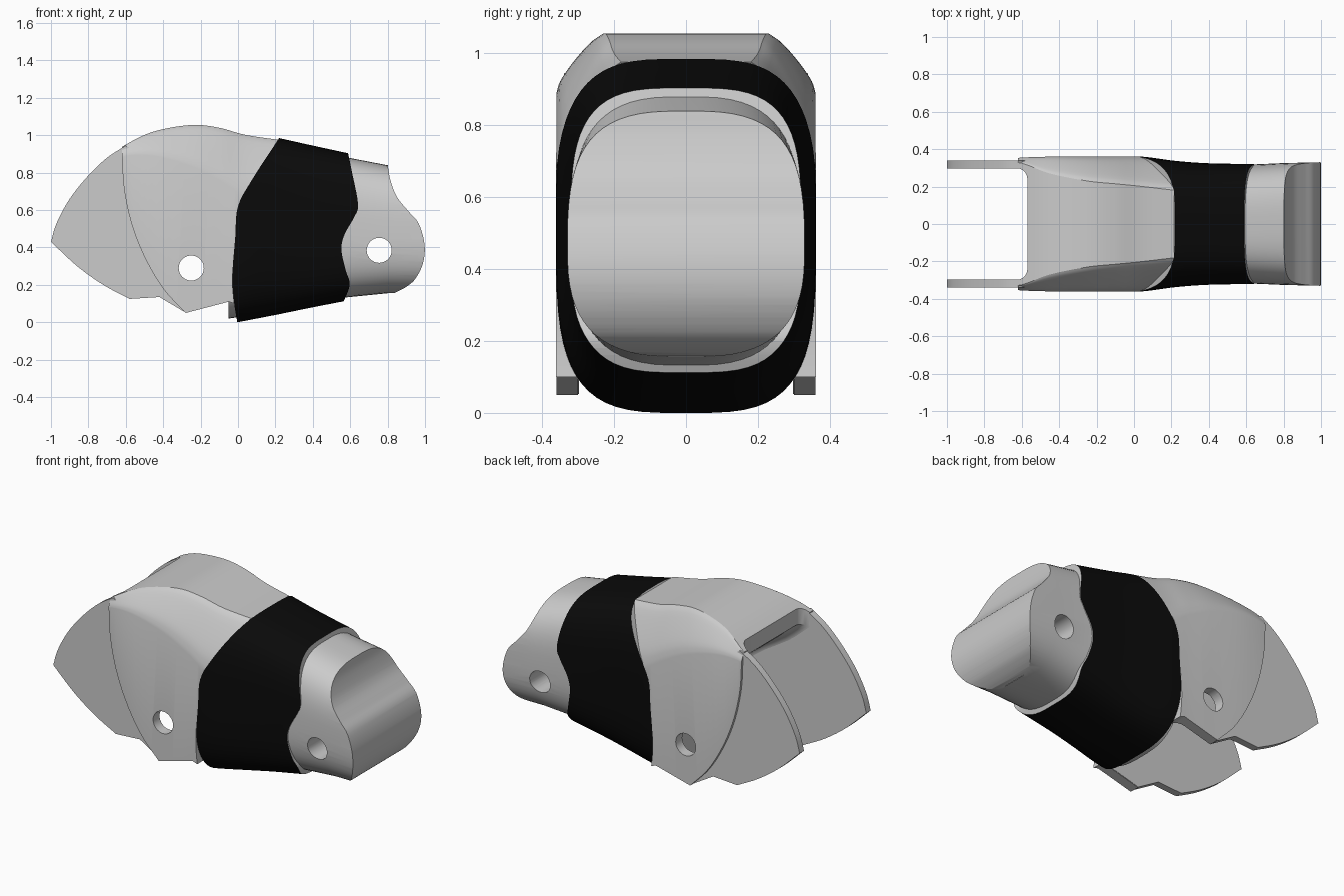
import bpy, bmesh, math
from mathutils import Vector

cube = bpy.data.objects.get("Cube")
if cube:
    bpy.data.objects.remove(cube, do_unlink=True)


def material(name, value, rough):
    m = bpy.data.materials.new(name)
    m.use_nodes = True
    color = (value, value, value, 1)
    m.diffuse_color = color
    bsdf = m.node_tree.nodes["Principled BSDF"]
    bsdf.inputs["Base Color"].default_value = color
    bsdf.inputs["Roughness"].default_value = rough
    return m


GREY = material("light grey", 0.6, 0.5)
BLACK = material("black", 0.003, 0.8)


def spline(points, steps=5):
    """Smooth open curve through points of any dimension."""
    p = [Vector(q) for q in points]
    p = [2 * p[0] - p[1]] + p + [2 * p[-1] - p[-2]]
    out = []
    for a, b, c, d in zip(p, p[1:], p[2:], p[3:]):
        for i in range(steps):
            t = i / steps
            out.append(0.5 * (2 * b + (c - a) * t + (2 * a - 5 * b + 4 * c - d) * t ** 2
                              + (3 * b - a - 3 * c + d) * t ** 3))
    return [tuple(v) for v in out] + [tuple(points[-1])]


def finish(name, bm, mat):
    bmesh.ops.recalc_face_normals(bm, faces=bm.faces)
    mesh = bpy.data.meshes.new(name)
    bm.to_mesh(mesh)
    bm.free()
    mesh.materials.append(mat)
    ob = bpy.data.objects.new(name, mesh)
    bpy.context.collection.objects.link(ob)
    return ob


def loft(name, rings, mat=GREY):
    bm = bmesh.new()
    rows = [[bm.verts.new(co) for co in ring] for ring in rings]
    n = len(rows[0])
    for a, b in zip(rows, rows[1:]):
        for i in range(n):
            j = (i + 1) % n
            bm.faces.new((a[i], a[j], b[j], b[i]))
    bm.faces.new(rows[0])
    bm.faces.new(rows[-1])
    return finish(name, bm, mat)


def extrude(name, outline, y0, y1, rounding=0):
    """Side outline (x, z) extruded along y."""
    ob = loft(name, [[(x, y, z) for x, z in outline] for y in (y0, y1)])
    if rounding:
        bm = bmesh.new()
        bm.from_mesh(ob.data)
        rim = [e for e in bm.edges if abs(e.verts[0].co.y - e.verts[1].co.y) < 1e-5]
        bmesh.ops.bevel(bm, geom=rim, offset=rounding, segments=5, profile=0.5, affect='EDGES')
        bm.to_mesh(ob.data)
        bm.free()
    return ob


def boolean(ob, cutter, operation):
    mod = ob.modifiers.new("cut", 'BOOLEAN')
    mod.object = cutter
    mod.operation = operation
    mod.solver = 'EXACT'
    bpy.context.view_layer.objects.active = ob
    bpy.ops.object.modifier_apply(modifier=mod.name)
    bpy.data.objects.remove(cutter, do_unlink=True)


def pin_hole(ob, x, z, radius=0.067):
    circle = [(x + radius * math.cos(a), z + radius * math.sin(a))
              for a in (math.tau * i / 32 for i in range(32))]
    boolean(ob, extrude("pin_cutter", circle, -0.6, 0.6), 'DIFFERENCE')


def oval_ring(x, half, low, high, power):
    """Rounded-box cross-section at x."""
    ring = []
    for i in range(64):
        a = math.tau * (i + 0.5) / 64
        c, s = math.cos(a), math.sin(a)
        ring.append((x, half * math.copysign(abs(c) ** (2 / power), c),
                     (low + high) / 2 + (high - low) / 2 * math.copysign(abs(s) ** (2 / power), s)))
    return ring


def hood_ring(x, half, top, flat, drop):
    """Straight-sided cross-section with softly chamfered shoulders."""
    span = half - flat
    shoulder = spline([(half, top - drop), (half - 0.12 * span, top - 0.75 * drop),
                       (half - 0.42 * span, top - 0.43 * drop),
                       (half - 0.8 * span, top - 0.1 * drop), (flat, top)], 3)
    side = [(half, -0.2)] + shoulder
    return [(x, y, z) for y, z in side] + [(x, -y, z) for y, z in reversed(side)]


# Shared edge where the hood meets the band, bottom to top
seam = spline([(0.0, -0.02), (-0.02, 0.1), (-0.03, 0.25), (-0.015, 0.45), (0.0, 0.62),
               (0.08, 0.77), (0.22, 0.985)])

# Hood: lofted shell, trimmed to its side outline
hood = loft("fork_hood", [hood_ring(*s) for s in spline([
    (-0.7, 0.345, 0.88, 0.33, 0.03), (-0.6, 0.355, 0.95, 0.325, 0.06),
    (-0.45, 0.36, 1.02, 0.27, 0.13), (-0.25, 0.36, 1.055, 0.23, 0.22),
    (-0.1, 0.36, 1.04, 0.215, 0.28), (0.05, 0.36, 1.0, 0.2, 0.32),
    (0.3, 0.34, 0.965, 0.17, 0.3)])])
front_curve = spline([(-0.28, 0.05), (-0.4, 0.18), (-0.5, 0.35), (-0.57, 0.53),
                      (-0.61, 0.72), (-0.62, 0.9)])
hood_outline = front_curve + [(-0.62, 1.3), (0.22, 1.3)] + seam[:4:-1] + [(-0.05, 0.11)]
boolean(hood, extrude("hood_trim", hood_outline, -0.5, 0.5), 'INTERSECT')

# Knuckle slot and hinge hole
slot = [(-1.3, 1.3), (-0.57, 1.3)] + spline([(-0.57, 0.87), (-0.45, 0.77), (-0.22, 0.62),
        (-0.08, 0.45), (-0.04, 0.28)], 3) + [(-0.04, -0.3), (-1.3, -0.3)]
boolean(hood, extrude("slot_cutter", slot, -0.3, 0.3, 0.06), 'DIFFERENCE')
pin_hole(hood, -0.25, 0.29)

# Fork plates, one each side
plate_outline = (spline([(-1.0, 0.43), (-0.97, 0.53), (-0.9, 0.66), (-0.8, 0.785),
                         (-0.7, 0.88), (-0.6, 0.945)])
                 + [(-0.5, 0.88), (-0.3, 0.7), (-0.1, 0.4), (-0.06, 0.11),
                    (-0.28, 0.052), (-0.42, 0.135)]
                 + spline([(-0.58, 0.125), (-0.72, 0.2), (-0.86, 0.3), (-1.0, 0.43)])[:-1])
plates = []
for name, side in (("left_fork_plate", 1), ("right_fork_plate", -1)):
    plate = extrude(name, plate_outline, side * 0.298, side * 0.34)
    pin_hole(plate, -0.25, 0.29)
    plates.append(plate)

# Core running through the band and ending in the hinge tongue
core = loft("tongue_core", [oval_ring(*s, 3) for s in (
    (-0.05, 0.335, 0.02, 0.9), (0.1, 0.335, 0.04, 0.95), (0.55, 0.315, 0.13, 0.888),
    (0.8, 0.326, 0.155, 0.84), (1.1, 0.333, 0.16, 0.79))])
tongue_end = spline([(0.8, 0.845), (0.815, 0.76), (0.85, 0.67), (0.91, 0.595), (0.965, 0.53),
                     (0.997, 0.42), (0.99, 0.32), (0.95, 0.235), (0.9, 0.19), (0.84, 0.158)])
boolean(core, extrude("tongue_trim", [(-0.2, 1.2), (0.8, 1.2)] + tongue_end
                      + [(0.8, -0.2), (-0.2, -0.2)], -0.5, 0.5), 'INTERSECT')
pin_hole(core, 0.755, 0.385)

# Black band with wavy ends
band = loft("black_band", [oval_ring(*s, 3.5) for s in spline([
    (-0.08, 0.362, -0.015, 1.045), (0.05, 0.36, 0.01, 1.02), (0.22, 0.338, 0.043, 0.985),
    (0.4, 0.325, 0.08, 0.945), (0.7, 0.32, 0.138, 0.88)])], BLACK)
wave = spline([(0.585, 0.92), (0.61, 0.8), (0.642, 0.63), (0.62, 0.56), (0.57, 0.47),
               (0.553, 0.39), (0.575, 0.28), (0.597, 0.2), (0.56, 0.1)])
boolean(band, extrude("band_trim", seam + [(0.22, 1.3), (0.585, 1.3)] + wave
                      + [(0.56, -0.2), (0.0, -0.2)], -0.5, 0.5), 'INTERSECT')

# Cut ends of the band are grey
band.data.materials.clear()
band.data.materials.append(BLACK)
band.data.materials.append(GREY)
for face in band.data.polygons:
    face.material_index = 1 if abs(face.normal.x) > 0.5 else 0

# Smooth shading with crisp edges
for ob in (hood, core, band, *plates):
    bpy.ops.object.select_all(action='DESELECT')
    ob.select_set(True)
    bpy.context.view_layer.objects.active = ob
    bpy.ops.object.shade_smooth_by_angle(angle=math.radians(30))
